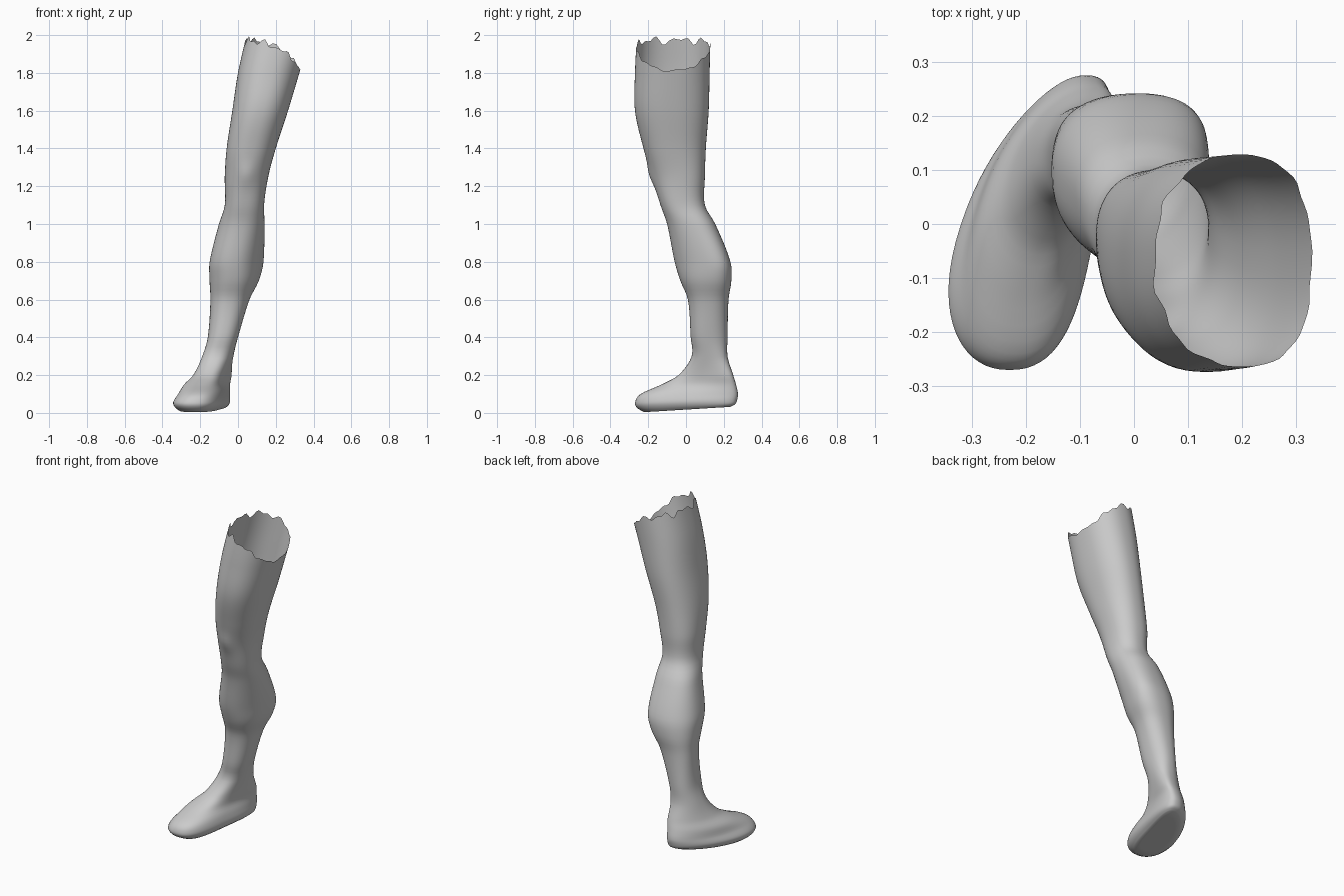
import bpy, bmesh, math

if "Cube" in bpy.data.objects:
    bpy.data.objects.remove(bpy.data.objects["Cube"])

# Horizontal sections: z, x min, x max, y min, y max, shear (foot direction), taper to the front
SECTIONS = [
    (0.00, -.255, -.065, -.22, .235, .065, .15),
    (0.02, -.275, -.045, -.255, .26, .07, .15),
    (0.05, -.285, -.035, -.27, .27, .07, .15),
    (0.10, -.265, -.04, -.24, .275, .065, .10),
    (0.15, -.24, -.045, -.13, .265, .06, .05),
    (0.20, -.205, -.035, -.04, .25, .045, 0),
    (0.30, -.18, -.02, .03, .22, .015, 0),
    (0.40, -.16, 0, .025, .22, 0, 0),
    (0.60, -.145, .06, .01, .225, 0, -.1),
    (0.70, -.145, .11, -.03, .24, .01, -.15),
    (0.80, -.14, .135, -.06, .235, .02, -.15),
    (1.00, -.10, .14, -.10, .155, 0, -.1),
    (1.10, -.07, .138, -.135, .10, 0, 0),
    (1.25, -.07, .16, -.18, .10, 0, -.05),
    (1.40, -.06, .20, -.225, .105, 0, 0),
    (1.60, -.03, .265, -.27, .12, 0, 0),
    (1.80, 0, .325, -.27, .125, 0, 0),
    (2.00, .045, .385, -.26, .13, 0, 0),
]
SIDES = 72


def slope(i, c):
    a, b = SECTIONS[max(i - 1, 0)], SECTIONS[min(i + 1, len(SECTIONS) - 1)]
    return (b[c] - a[c]) / (b[0] - a[0])


def section(z):
    """Smoothly interpolated section at height z."""
    z = min(max(z, 0), 2)
    i = 0
    while i < len(SECTIONS) - 2 and z > SECTIONS[i + 1][0]:
        i += 1
    p, q = SECTIONS[i], SECTIONS[i + 1]
    h = q[0] - p[0]
    u = (z - p[0]) / h
    w = (2*u**3 - 3*u*u + 1, u**3 - 2*u*u + u, 3*u*u - 2*u**3, u**3 - u*u)
    return [w[0]*p[c] + w[1]*h*slope(i, c) + w[2]*q[c] + w[3]*h*slope(i + 1, c)
            for c in range(1, 7)]


def rounded(v):
    return math.copysign(abs(v) ** 0.87, v)


def skin_point(z, t):
    x0, x1, y0, y1, k, taper = section(z)
    c, s = rounded(math.cos(t)), rounded(math.sin(t))
    x = (x0 + x1)/2 + (x1 - x0)/2 * c * (1 - taper*s) + k*s - 0.5*k*(1 - s*s)
    y = (y0 + y1)/2 + (y1 - y0)/2 * s
    # kneecap
    if s < 0:
        y -= 0.012 * math.exp(-((x - .045)/.045)**2 - ((z - 1.26)/.06)**2)
    # sole rises from the ball to the heel
    if z < 0.1:
        z += (0.004 + 0.014*(1 + s)) * (1 - z/0.1)
    return x, y, z


def rim_height(t):
    """Torn upper edge, lower on the outer side."""
    u = (1 + math.cos(t)) / 2
    return 1.972 - .16*u**2.2 + (1 - .7*u) * (.014*math.sin(9*t) + .012*math.sin(16*t + 1))


heights = [0, .006, .012, .02, .03, .04, .05, .06, .07, .08, .09, .1]
heights += [.1 + .0125*i for i in range(1, 17)] + [.3 + .025*i for i in range(1, 45)]
angles = [2*math.pi*i/SIDES for i in range(SIDES)]

bm = bmesh.new()
rings = [[bm.verts.new(skin_point(z, t)) for t in angles] for z in heights]
# thigh up to the torn rim
for j in range(1, 25):
    rings.append([bm.verts.new(skin_point(1.4 + j/24*(rim_height(t) - 1.4), t)) for t in angles])

# sole
center = sum((v.co for v in rings[0]), rings[0][0].co * 0) / SIDES
for f in (.75, .5, .25):
    rings.insert(0, [bm.verts.new(center.lerp(v.co, f)) for v in rings[0 if f == .75 else (.75, .5, .25).index(f)]])
bm_center = bm.verts.new(center)

for lo, hi in zip(rings, rings[1:]):
    for i in range(SIDES):
        n = (i + 1) % SIDES
        bm.faces.new((lo[i], lo[n], hi[n], hi[i]))
for i in range(SIDES):
    bm.faces.new((bm_center, rings[0][(i + 1) % SIDES], rings[0][i]))

mesh = bpy.data.meshes.new("leg")
bm.to_mesh(mesh)
bm.free()
for p in mesh.polygons:
    p.use_smooth = True
leg = bpy.data.objects.new("leg", mesh)
bpy.context.collection.objects.link(leg)
